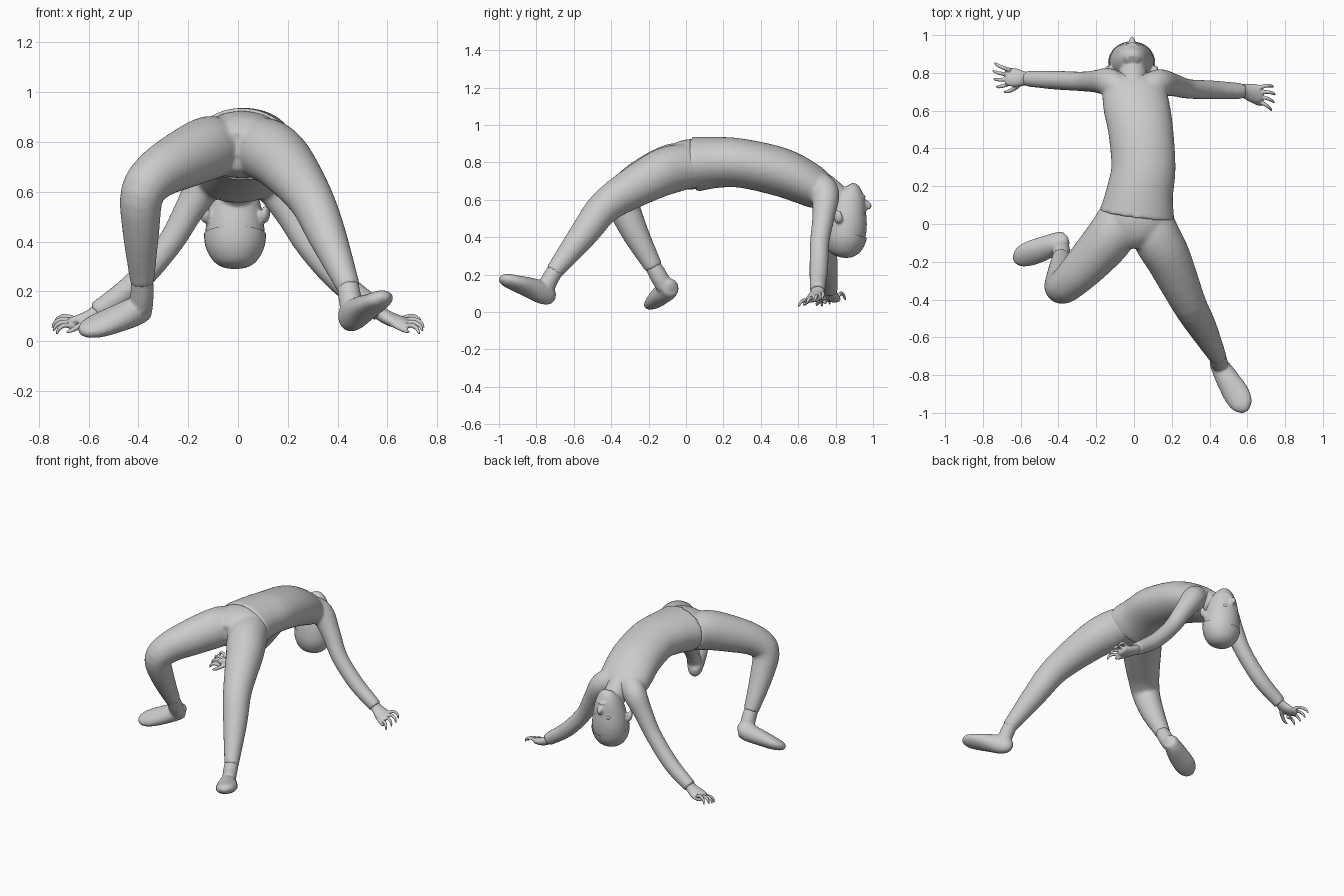
import bpy, bmesh, math
from mathutils import Vector, Matrix


def spline(pts, n=4):
    """Smooth a short list of (x, y, z, ra, rb) stations."""
    p = [Vector(q if len(q) == 5 else (*q, q[3])) for q in pts]
    p = [2 * p[0] - p[1]] + p + [2 * p[-1] - p[-2]]
    out = []
    for i in range(1, len(p) - 2):
        a, b, c, d = p[i - 1:i + 3]
        for k in range(n):
            t = k / n
            out.append(0.5 * (2 * b + (c - a) * t + (2 * a - 5 * b + 4 * c - d) * t * t
                              + (3 * b - a - 3 * c + d) * t ** 3))
    return out + [p[-2]]


def loft(bm, pts, side=(1, 0, 0), sides=24):
    """Sweep an ellipse through the stations; ra runs along the side axis."""
    st, rings = spline(pts), []
    for i, s in enumerate(st):
        t = (st[min(i + 1, len(st) - 1)] - st[max(i - 1, 0)]).to_3d().normalized()
        a = Vector(side)
        a = (a - t * a.dot(t)).normalized()
        b = t.cross(a)
        ra, rb = max(s[3], .003), max(s[4], .003)
        rings.append([bm.verts.new(s.to_3d() + a * ra * math.cos(w) + b * rb * math.sin(w))
                      for w in (2 * math.pi * j / sides for j in range(sides))])
    for r, q in zip(rings, rings[1:]):
        for j in range(sides):
            k = (j + 1) % sides
            bm.faces.new((r[j], r[k], q[k], q[j]))
    bm.faces.new(rings[0][::-1])
    bm.faces.new(rings[-1])


def ball(bm, loc, rad, rot=(0, 0, 0)):
    m = Matrix.Translation(loc)
    for ang, ax in zip(rot, 'XYZ'):
        m = m @ Matrix.Rotation(ang, 4, ax)
    bmesh.ops.create_uvsphere(bm, u_segments=20, v_segments=12, radius=1,
                              matrix=m @ Matrix.Diagonal((*rad, 1)))


def finish(bm, name, voxel=0, smooth=3):
    """Make the object; voxel fuses its overlapping pieces into one skin."""
    bmesh.ops.recalc_face_normals(bm, faces=bm.faces)
    me = bpy.data.meshes.new(name)
    bm.to_mesh(me)
    bm.free()
    for f in me.polygons:
        f.use_smooth = True
    ob = bpy.data.objects.new(name, me)
    bpy.context.collection.objects.link(ob)
    if voxel:
        m = ob.modifiers.new("fuse", 'REMESH')
        m.mode, m.voxel_size, m.use_smooth_shade = 'VOXEL', voxel, True
        m = ob.modifiers.new("soften", 'SMOOTH')
        m.factor, m.iterations = 0.5, smooth
    return ob


# shirt: arched torso with two sleeves
bm = bmesh.new()
loft(bm, [(.015, .045, .79, .2, .147), (.03, .16, .80, .178, .137), (.05, .3, .795, .17, .131),
          (.035, .5, .75, .172, .13), (.01, .64, .69, .175, .118), (0, .72, .64, .16, .1),
          (0, .77, .60, .1, .06)], sides=36)
loft(bm, [(.06, .70, .69, .07), (.13, .745, .635, .075), (.21, .735, .51, .06),
          (.29, .715, .375, .052), (.42, .71, .23, .05), (.575, .703, .115, .042)], (0, 1, 0))
loft(bm, [(-.06, .70, .69, .07), (-.13, .75, .635, .075), (-.20, .755, .52, .06),
          (-.28, .755, .385, .052), (-.42, .762, .225, .05), (-.57, .77, .115, .042)], (0, 1, 0))
finish(bm, "shirt", .011, 4)

# trousers: pelvis with two legs
bm = bmesh.new()
loft(bm, [(.025, .14, .79, .165, .12), (.015, .03, .79, .188, .135),
          (0, -.06, .775, .16, .12), (0, -.12, .765, .09, .08)], sides=36)
loft(bm, [(.085, .04, .78, .115), (.12, -.07, .765, .128), (.185, -.19, .715, .12),
          (.29, -.42, .575, .092), (.36, -.545, .42, .077), (.447, -.71, .21, .046)])
loft(bm, [(-.075, .04, .78, .115), (-.12, -.06, .775, .128), (-.22, -.18, .73, .118),
          (-.325, -.29, .67, .1), (-.385, -.335, .59, .088), (-.39, -.28, .44, .074),
          (-.385, -.17, .235, .048)])
finish(bm, "trousers", .011, 4)

# shoes: ankle tube fused with the foot
bm = bmesh.new()
loft(bm, [(.44, -.69, .235, .043), (.45, -.73, .17, .046), (.455, -.755, .10, .04)])
loft(bm, [(.425, -.70, .085, .015, .02), (.438, -.725, .09, .04, .052), (.465, -.77, .105, .053, .062),
          (.50, -.83, .128, .063, .055), (.545, -.905, .153, .07, .042),
          (.575, -.962, .172, .055, .033), (.59, -.993, .182, .02, .015)], (.88, .45, .15))
finish(bm, "right_shoe", .009)
bm = bmesh.new()
loft(bm, [(-.385, -.185, .26, .043), (-.385, -.145, .19, .047), (-.39, -.115, .135, .045)])
loft(bm, [(-.35, -.075, .135, .015, .02), (-.365, -.082, .135, .045, .045),
          (-.41, -.1, .12, .055, .058), (-.48, -.13, .092, .066, .052),
          (-.56, -.16, .062, .068, .042), (-.61, -.183, .045, .05, .03),
          (-.635, -.192, .036, .02, .015)], (-.3, .88, .42))
finish(bm, "left_shoe", .009)

# hands: wrist, palm and five curved fingers
for name, s, wy, lean in (("right_hand", 1, .703, -.02), ("left_hand", -1, .77, .01)):
    bm = bmesh.new()
    loft(bm, [(s * .55, wy, .13, .033, .03), (s * .59, wy, .10, .04, .028),
              (s * .63, wy + lean * .5, .082, .05, .026), (s * .67, wy + lean, .072, .045, .02),
              (s * .685, wy + lean, .068, .025, .012)], (0, 1, .25 * s))
    for k, ln in enumerate((.9, 1, .95, .8)):
        d = (k - 1.5) * .023
        y, z = wy + lean - d, .07 + .012 * (1.5 - k)
        loft(bm, [(s * .655, y, z, .012), (s * (.655 + .045 * ln), y - d * .4, z + .012, .0105),
                  (s * (.655 + .078 * ln), y - d * .7 + lean * .5, z, .009),
                  (s * (.655 + .092 * ln), y - d * .8 + lean, z - .024, .005)], (0, 1, 0), 10)
    loft(bm, [(s * .60, wy - .02, .085, .017), (s * .63, wy - .05, .065, .013),
              (s * .665, wy - .068, .045, .01), (s * .69, wy - .07, .035, .005)], (0, 0, 1), 10)
    finish(bm, name, .005, 2)

# head hanging upside down, face towards +y
HEAD = [(-.008, .868, .678, .03, .025), (-.009, .878, .655, .06, .055), (-.01, .875, .61, .083, .083),
        (-.011, .864, .54, .105, .1), (-.012, .857, .46, .118, .11), (-.012, .85, .39, .113, .105),
        (-.012, .845, .335, .085, .08), (-.012, .843, .308, .05, .045), (-.012, .842, .298, .005, .005)]
bm = bmesh.new()
loft(bm, HEAD, sides=32)
loft(bm, [(0, .62, .715, .07, .065), (0, .70, .685, .075, .078), (-.004, .78, .625, .074, .078),
          (-.01, .85, .56, .07, .07)])
ball(bm, (-.01, .962, .572), (.017, .032, .025), (-.4, 0, 0))
ball(bm, (-.01, .948, .618), (.032, .014, .008))
for s in (-1, 1):
    ball(bm, (-.012 + s * .122, .812, .51), (.016, .028, .036), (.2, 0, s * -.5))
finish(bm, "head", .008, 2)

# eyes
bm = bmesh.new()
for s in (-1, 1):
    ball(bm, (-.012 + s * .043, .945, .527), (.018, .012, .012))
finish(bm, "eyes")

# cap of hair, cut along the hairline
bm = bmesh.new()
loft(bm, [(x, y, z - .008, a + .006, b + .006) for x, y, z, a, b in HEAD], sides=32)
bmesh.ops.bisect_plane(bm, geom=bm.verts[:] + bm.edges[:] + bm.faces[:], plane_co=(0, .87, .425),
                       plane_no=(0, .3, 1), clear_outer=True)
finish(bm, "hair")
